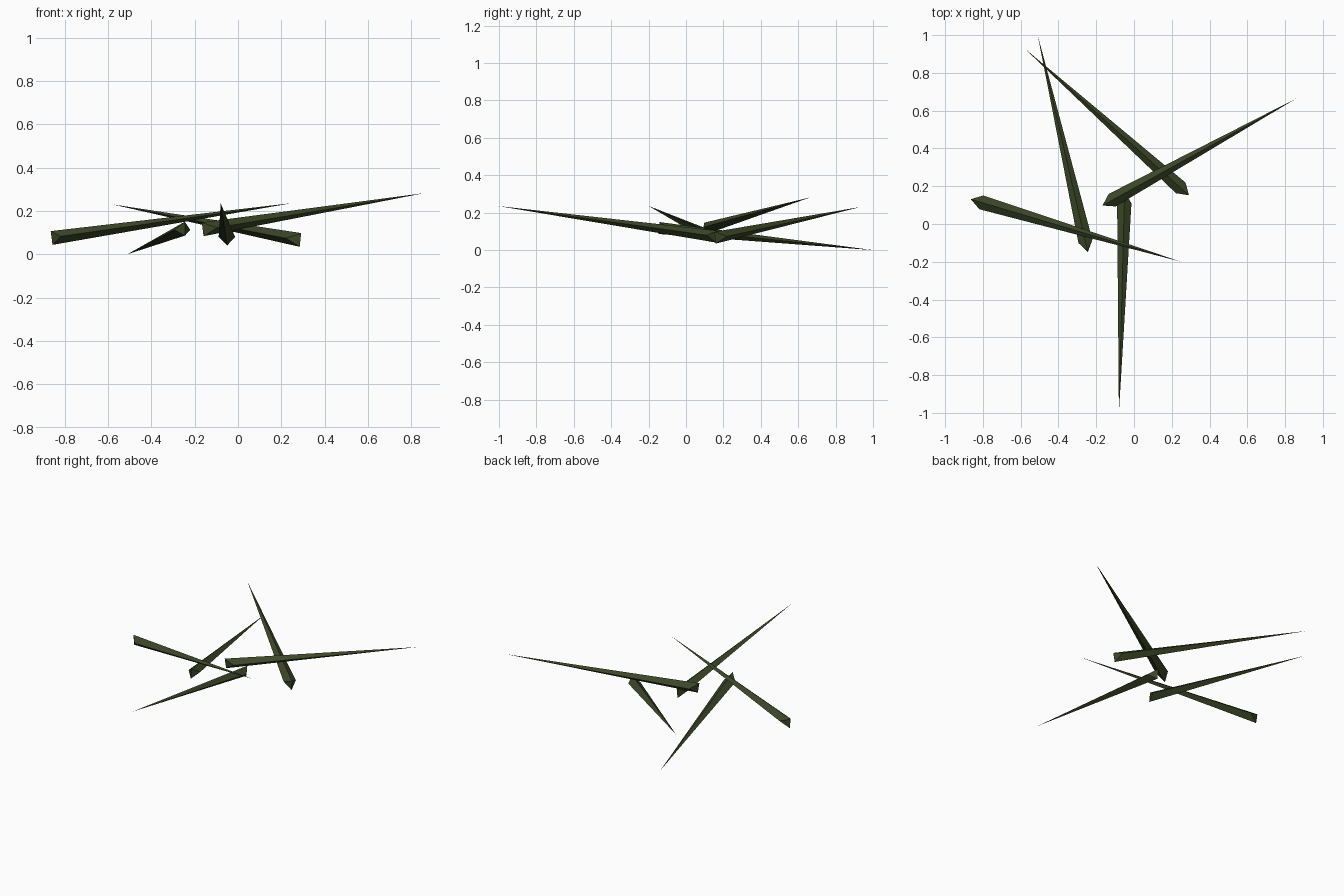
import bpy
from mathutils import Vector

if "Cube" in bpy.data.objects:
    bpy.data.objects.remove(bpy.data.objects["Cube"])

# one flat colour
green = bpy.data.materials.new("dark olive green")
green.diffuse_color = (0.045, 0.062, 0.021, 1)
green.use_nodes = True
green.node_tree.nodes["Principled BSDF"].inputs["Base Color"].default_value = green.diffuse_color

HALF_W, HALF_H, SETBACK = 0.038, 0.032, 0.055


def spike(name, base, tip):
    """Diamond-section thorn with a chisel-shaped butt and a needle tip."""
    base, tip = Vector(base), Vector(tip)
    along = (tip - base).normalized()
    side = along.cross(Vector((0, 0, 1))).normalized()
    up = side.cross(along)
    shoulder = base + along * SETBACK
    verts = [base + up * HALF_H, shoulder + side * HALF_W,
             base - up * HALF_H, shoulder - side * HALF_W, tip]
    faces = [(0, 1, 2), (0, 2, 3)]                         # chisel butt
    faces += [((i + 1) % 4, i, 4) for i in range(4)]       # four long flanks
    mesh = bpy.data.meshes.new(name)
    mesh.from_pydata(verts, [], faces)
    mesh.materials.append(green)
    obj = bpy.data.objects.new(name, mesh)
    bpy.context.collection.objects.link(obj)


# scattered pile of thorns: butt centre, tip
spike("thorn_left", (-0.86, 0.13, 0.075), (0.25, -0.20, 0.236))
spike("thorn_back_left", (-0.245, -0.145, 0.118), (-0.51, 1.0, 0.0))
spike("thorn_back_right", (0.288, 0.155, 0.066), (-0.58, 0.93, 0.23))
spike("thorn_right", (-0.163, 0.10, 0.115), (0.86, 0.665, 0.282))
spike("thorn_front", (-0.05, 0.165, 0.072), (-0.08, -1.0, 0.235))
